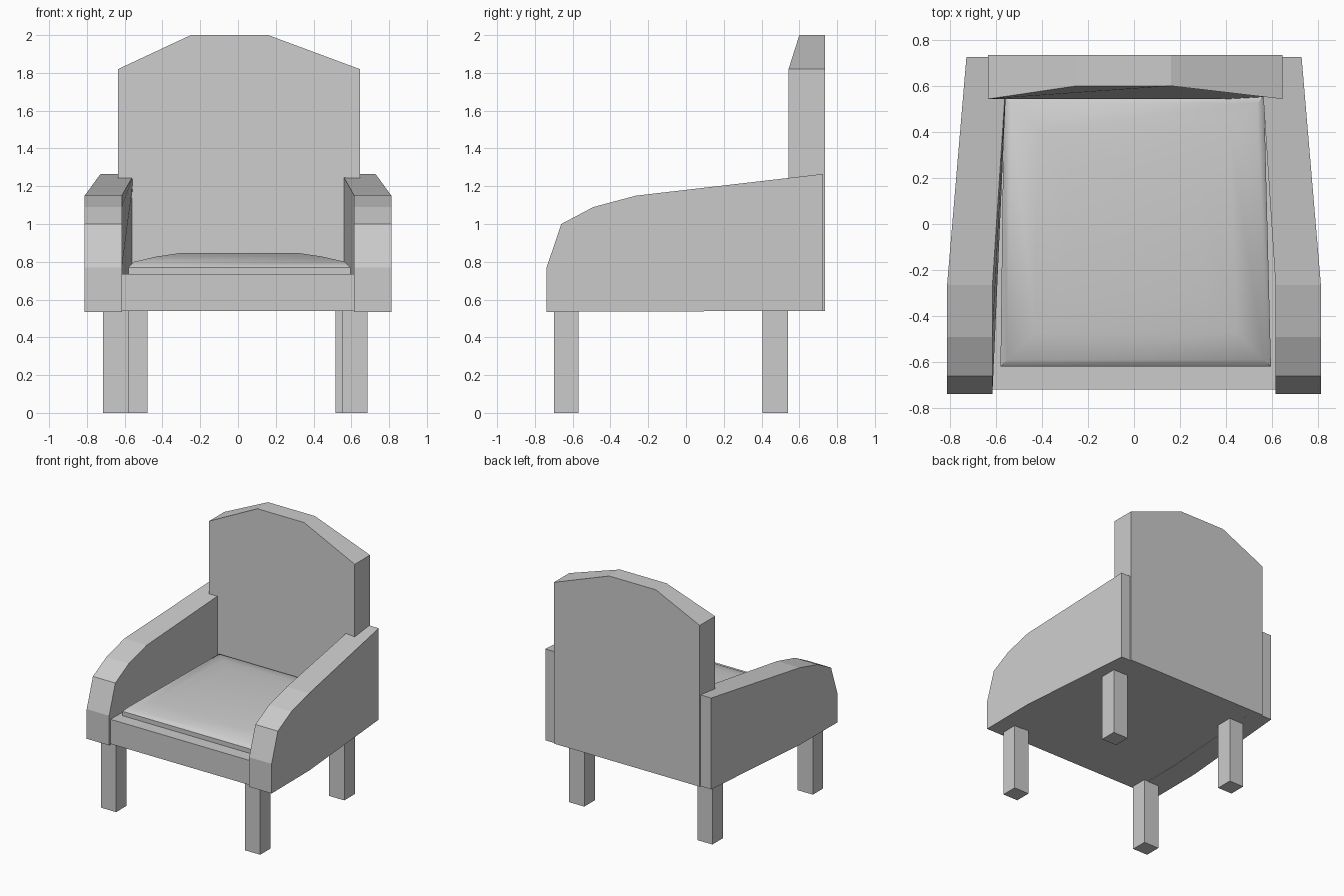
import bpy

if "Cube" in bpy.data.objects:
    bpy.data.objects.remove(bpy.data.objects["Cube"])


def make(name, verts, faces):
    mesh = bpy.data.meshes.new(name)
    mesh.from_pydata(verts, [], faces)
    obj = bpy.data.objects.new(name, mesh)
    bpy.context.collection.objects.link(obj)
    return obj


def loft(name, rings):
    """Skin equal-length rings (bottom to top, counter-clockwise) and cap the ends."""
    n, last = len(rings[0]), (len(rings) - 1) * len(rings[0])
    faces = [tuple(reversed(range(n))), tuple(range(last, last + n))]
    for r in range(len(rings) - 1):
        for i in range(n):
            j = (i + 1) % n
            faces.append((r*n + i, r*n + j, r*n + n + j, r*n + n + i))
    return make(name, [v for ring in rings for v in ring], faces)


def box(name, x0, x1, y0, y1, z0, z1):
    return loft(name, [[(x0, y0, z), (x1, y0, z), (x1, y1, z), (x0, y1, z)] for z in (z0, z1)])


# Legs
box("front_leg_left", -0.715, -0.58, -0.70, -0.57, 0, 0.55)
box("front_leg_right", 0.55, 0.685, -0.70, -0.57, 0, 0.55)
box("back_leg_left", -0.61, -0.48, 0.405, 0.54, 0, 0.55)
box("back_leg_right", 0.515, 0.65, 0.405, 0.54, 0, 0.55)

# Seat base
box("seat_base", -0.62, 0.62, -0.72, 0.72, 0.54, 0.735)

# Backrest: arched outline, front leaning back at the top
outline = [(-0.635, 0.54), (0.645, 0.54), (0.645, 1.82), (0.16, 2.0), (-0.25, 2.0), (-0.635, 1.82)]
back = [(x, 0.735, z) for x, z in outline]
front = [(x, 0.60 if z > 1.9 else 0.543, z) for x, z in outline]
loft("backrest", [back, front])

# Arms: side profile, tapering inwards toward the back
profile = [(-0.738, 0.535), (0.725, 0.54), (0.725, 1.265), (-0.265, 1.15),
           (-0.49, 1.09), (-0.66, 1.0), (-0.738, 0.77)]
# extra lower point keeps the straight front section vertical above and below
profile.insert(1, (-0.265, 0.537))


def arm(name, side):
    def ring(x_front, x_back):
        return [(side * (x_front + (x_back - x_front) * max(0, (y + 0.265) / 0.99)), y, z)
                for y, z in profile]
    rings = [ring(0.615, 0.55), ring(0.812, 0.728)]
    return loft(name, rings if side > 0 else rings[::-1])


arm("arm_left", -1)
arm("arm_right", 1)

# Seat cushion: softly domed, narrower at the back
rings = []
for inset, z in [(0, 0.73), (0, 0.77), (0.03, 0.80), (0.15, 0.828), (0.28, 0.847)]:
    y0, y1 = -0.62 + inset, 0.555 - inset
    rings.append([(-0.58 + inset, y0, z), (0.595 - inset, y0, z),
                  (0.565 - inset, y1, z), (-0.565 + inset, y1, z)])
cushion = loft("seat_cushion", rings)
bpy.context.view_layer.objects.active = cushion
cushion.select_set(True)
bpy.ops.object.shade_smooth_by_angle(angle=0.7)
